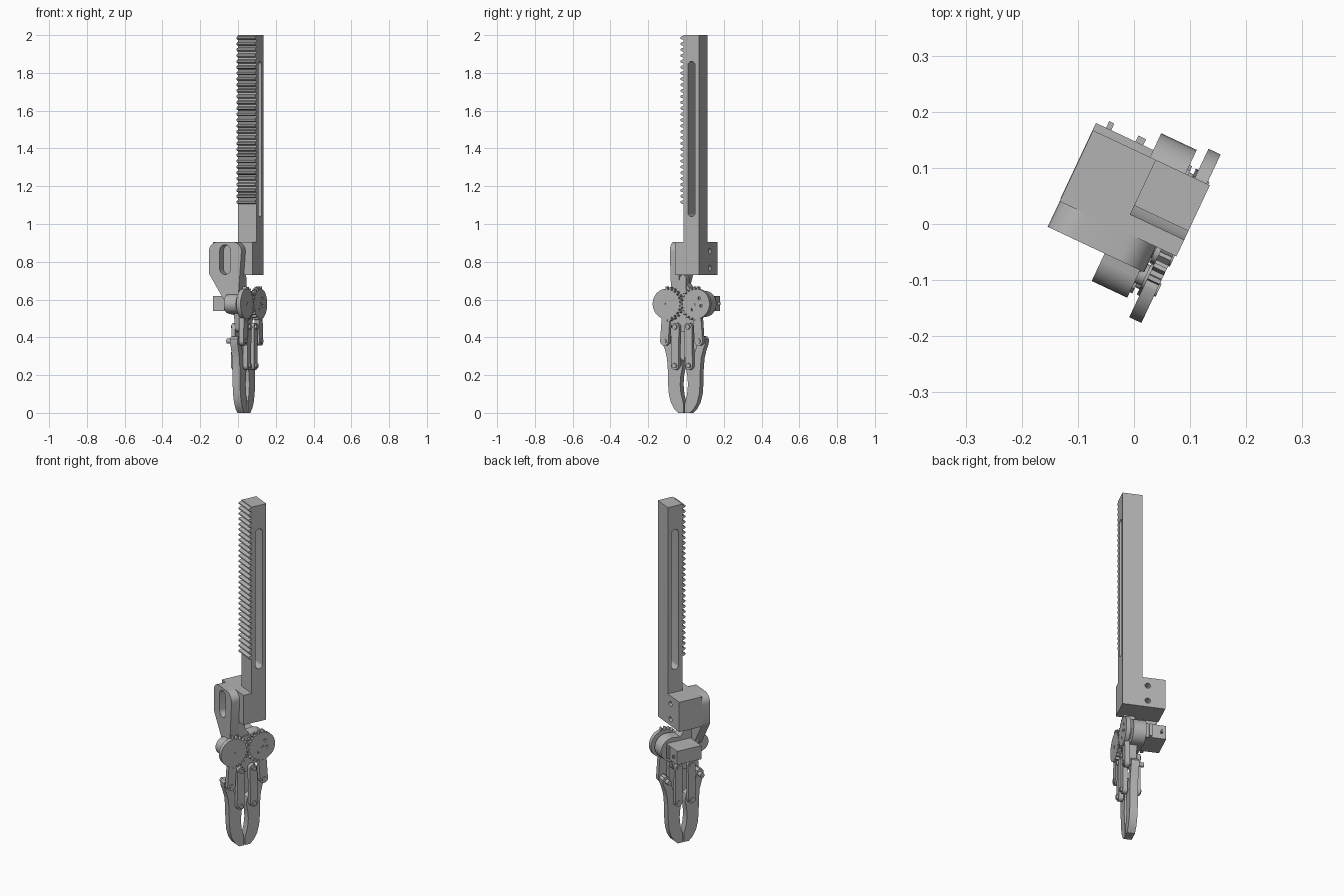
import bpy, bmesh, math
from mathutils import Vector, geometry

if "Cube" in bpy.data.objects:
    bpy.data.objects.remove(bpy.data.objects["Cube"], do_unlink=True)

grey = bpy.data.materials.new("plain_grey")
grey.use_nodes = True
COLOUR = (0.45, 0.45, 0.45, 1)
grey.diffuse_color = COLOUR
grey.node_tree.nodes["Principled BSDF"].inputs["Base Color"].default_value = COLOUR

TURN = math.radians(-25.2)   # whole assembly is turned about z
MID = 0.012                  # centre line of the gripper
PARTS = []


def prism(name, points, start, end, axis="x"):
    """Extrude a side profile (y, z) along x, or a front profile (x, z) along y."""
    bm = bmesh.new()
    place = (lambda a, b: (start, a, b)) if axis == "x" else (lambda a, b: (a, start, b))
    face = bm.faces.new([bm.verts.new(place(a, b)) for a, b in points])
    ext = bmesh.ops.extrude_face_region(bm, geom=[face])
    depth = end - start
    move = Vector((depth, 0, 0)) if axis == "x" else Vector((0, depth, 0))
    bmesh.ops.translate(bm, vec=move, verts=[v for v in ext["geom"] if isinstance(v, bmesh.types.BMVert)])
    bmesh.ops.recalc_face_normals(bm, faces=bm.faces)
    mesh = bpy.data.meshes.new(name)
    bm.to_mesh(mesh)
    bm.free()
    obj = bpy.data.objects.new(name, mesh)
    bpy.context.collection.objects.link(obj)
    mesh.materials.append(grey)
    PARTS.append(obj)
    return obj


def hull(*circles, sides=32):
    """Outline wrapped around circles given as (a, b, radius)."""
    pts = [Vector((a + r * math.cos(t * math.tau / sides), b + r * math.sin(t * math.tau / sides)))
           for a, b, r in circles for t in range(sides)]
    return [tuple(pts[i]) for i in geometry.convex_hull_2d(pts)]


def rect(a0, a1, b0, b1):
    return [(a0, b0), (a1, b0), (a1, b1), (a0, b1)]


def cut(target, cutter):
    mod = target.modifiers.new("cut", "BOOLEAN")
    mod.operation = "DIFFERENCE"
    mod.solver = "EXACT"
    mod.object = cutter
    bpy.context.view_layer.objects.active = target
    bpy.ops.object.modifier_apply(modifier=mod.name)
    PARTS.remove(cutter)
    bpy.data.objects.remove(cutter, do_unlink=True)


# Rack bar with a long slot
bar = prism("rack_bar", rect(0.03, 0.12, 0.74, 2.0), -0.014, 0.093)
cut(bar, prism("slot_cutter", hull((0.076, 1.06, 0.021), (0.076, 1.84, 0.021)), -0.1, 0.2))

# Rack teeth
TEETH = 29
pitch = 0.9 / TEETH
for i in range(TEETH):
    z = 1.1 + pitch * i + 0.016
    prism("rack_tooth", [(0.032, z - 0.011), (0.032, z + 0.011), (0.018, z + 0.008),
                         (0.012, z + 0.004), (0.012, z - 0.004), (0.018, z - 0.008)], -0.014, 0.093)

# Clamp block with two bolt holes
HOLE_X = -0.043
block = prism("clamp_block", rect(-0.137, 0.093, 0.73, 0.905), -0.02, 0.12, "y")
for z in (0.767, 0.857):
    cut(block, prism("bolt_cutter", hull((HOLE_X, z, 0.015)), -0.1, 0.2, "y"))

# Mounting plate in front of the block, tapering to the gripper
plate = prism("mounting_plate", hull((-0.087, 0.855, 0.05), (0.003, 0.855, 0.05),
                                     (-0.112, 0.745, 0.025), (-0.01, 0.62, 0.045)), -0.07, -0.02, "y")
cut(plate, prism("plate_slot_cutter", hull((HOLE_X, 0.765, 0.032), (HOLE_X, 0.858, 0.032)), -0.1, -0.0201, "y"))
prism("neck", hull((-0.03, 0.69, 0.035), (-0.03, 0.6, 0.04), (0.03, 0.6, 0.04)), -0.025, 0.035)
prism("neck_pin", hull((0.0, 0.6, 0.02), (0.0, 0.71, 0.02)), 0.0, 0.04)

# Gripper base
GEAR_Z, GEAR_Y = 0.577, 0.086
prism("gripper_base", hull((MID + GEAR_Y, GEAR_Z, 0.069), (MID - GEAR_Y, GEAR_Z, 0.05)), -0.025, 0.045)
prism("base_foot", hull((MID - 0.038, 0.455, 0.026), (MID + 0.038, 0.455, 0.026),
                        (MID - 0.06, 0.58, 0.03), (MID + 0.06, 0.58, 0.03)), 0.007, 0.047)

# Servo motor behind the base
prism("servo_body", rect(-0.015, 0.134, 0.54, 0.62), -0.138, -0.02)
prism("servo_flange", rect(-0.045, 0.146, 0.545, 0.615), -0.06, -0.045)
prism("servo_wire", rect(0.12, 0.147, 0.572, 0.588), -0.118, -0.108)


def gear_outline(cy, toward, shift):
    """Circle with teeth only on the half facing the other gear."""
    count, pts = 24, []
    for i in range(count):
        base = (i + shift) * math.tau / count
        toothed = math.cos(base) > -0.25
        for off, r in ((-0.3, 0.077), (-0.16, 0.092), (0.16, 0.092), (0.3, 0.077)):
            t = base + off * math.tau / count
            rad = r if toothed else 0.08
            pts.append((cy + toward * rad * math.cos(t), GEAR_Z + rad * math.sin(t)))
    return pts


# Finger outline: offset from centre line, height
FINGER = [(0.003, 0), (0.034, 0), (0.058, 0.022), (0.077, 0.055), (0.089, 0.1), (0.094, 0.16),
          (0.095, 0.23), (0.1, 0.29), (0.112, 0.335), (0.124, 0.365), (0.125, 0.39), (0.116, 0.404),
          (0.1, 0.408), (0.085, 0.398), (0.076, 0.36), (0.06, 0.315), (0.04, 0.288), (0.018, 0.275),
          (0.01, 0.24), (0.019, 0.2), (0.023, 0.15), (0.018, 0.1), (0.004, 0.05)]

for side, label in ((-1, "front"), (1, "back")):
    gy = MID + side * GEAR_Y
    outer, inner = MID + side * 0.1, MID + side * 0.038
    # Gear with its shaft, and a servo horn pattern on the driven one
    gear = prism(label + "_gear", gear_outline(gy, -side, 0.5 if side > 0 else 0), 0.063, 0.087)
    holes = [(0, 0)] if side < 0 else [(0, 0), (0.02, 0.03), (-0.02, -0.03), (0.03, -0.01)]
    for dy, dz in holes:
        cut(gear, prism("gear_hole_cutter", hull((gy + dy, GEAR_Z + dz, 0.008), sides=16), 0.075, 0.1))
    prism(label + "_gear_shaft", hull((gy, GEAR_Z, 0.02)), 0.04, 0.066)
    # Drive arm hanging from the gear
    prism(label + "_drive_arm", hull((gy, GEAR_Z, 0.024), (outer, 0.38, 0.024)), 0.058, 0.084)
    # Parallel links on both faces of the finger
    for x0, x1, where in ((0.054, 0.08, "outer"), (-0.016, 0.004, "inner")):
        prism(label + "_" + where + "_link", hull((inner, 0.455, 0.022), (MID + side * 0.041, 0.25, 0.022)), x0, x1)
    # Finger
    prism(label + "_finger", [(MID + side * a, b) for a, b in FINGER], 0.007, 0.05)
    # Hinge pins
    for y, z in ((outer, 0.38), (inner, 0.455), (MID + side * 0.041, 0.25)):
        prism(label + "_hinge_pin", hull((y, z, 0.013), sides=20), -0.022, 0.09)

# Turn the assembly and shade it
bpy.ops.object.select_all(action="DESELECT")
for obj in PARTS:
    obj.rotation_euler.z = TURN
    obj.select_set(True)
bpy.context.view_layer.objects.active = PARTS[0]
bpy.ops.object.shade_smooth_by_angle(angle=math.radians(30))
